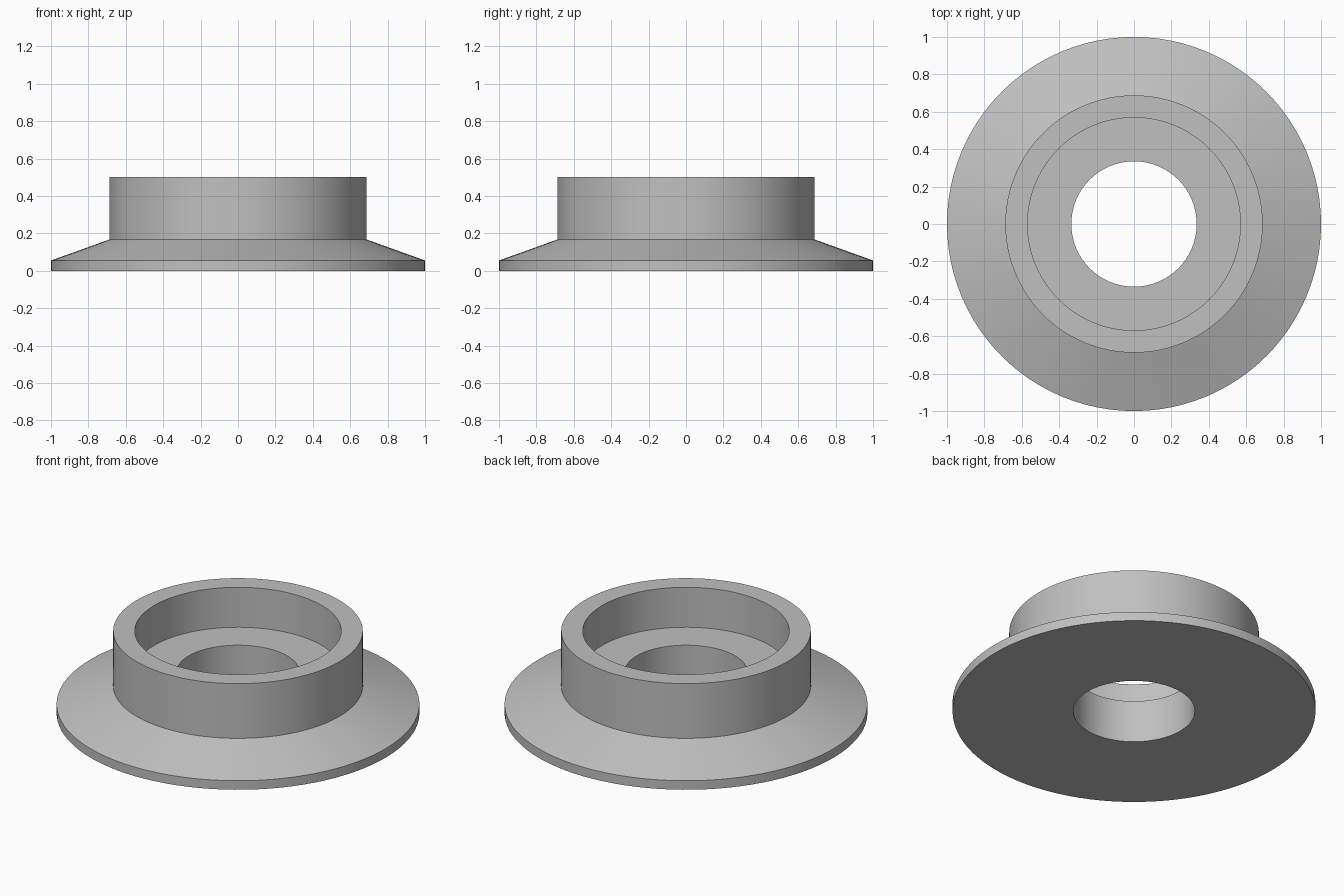
import bpy
import bmesh
import math

cube = bpy.data.objects.get("Cube")
if cube:
    bpy.data.objects.remove(cube, do_unlink=True)

SEGMENTS = 96

# Material
grey = bpy.data.materials.new("plain grey")
grey.use_nodes = True
colour = (0.53, 0.53, 0.53, 1)
grey.diffuse_color = colour
grey.node_tree.nodes["Principled BSDF"].inputs["Base Color"].default_value = colour

# Radius and height around the closed cross-section
profile = [
    (0.335, 0),      # bore, bottom
    (1, 0),          # flange, bottom
    (1, 0.055),      # flange, top of rim
    (0.688, 0.167),  # foot of the collar
    (0.688, 0.5),    # collar, outer top
    (0.569, 0.5),    # collar, inner top
    (0.569, 0.257),  # recess floor, outer
    (0.335, 0.257),  # bore, top
]

# Flanged collar, turned around the z axis
bm = bmesh.new()
verts = [bm.verts.new((r, 0, z)) for r, z in profile]
edges = [bm.edges.new((v, verts[(i + 1) % len(verts)])) for i, v in enumerate(verts)]
bmesh.ops.spin(bm, geom=verts + edges, cent=(0, 0, 0), axis=(0, 0, 1),
               angle=math.tau, steps=SEGMENTS, use_merge=False)
bmesh.ops.remove_doubles(bm, verts=bm.verts[:], dist=0.0001)
bmesh.ops.recalc_face_normals(bm, faces=bm.faces[:])

mesh = bpy.data.meshes.new("flanged_collar")
bm.to_mesh(mesh)
bm.free()
mesh.materials.append(grey)
collar = bpy.data.objects.new("flanged_collar", mesh)
bpy.context.collection.objects.link(collar)

# Smooth round walls with crisp rims
bpy.ops.object.select_all(action="DESELECT")
collar.select_set(True)
bpy.context.view_layer.objects.active = collar
bpy.ops.object.shade_smooth_by_angle(angle=math.radians(15))
